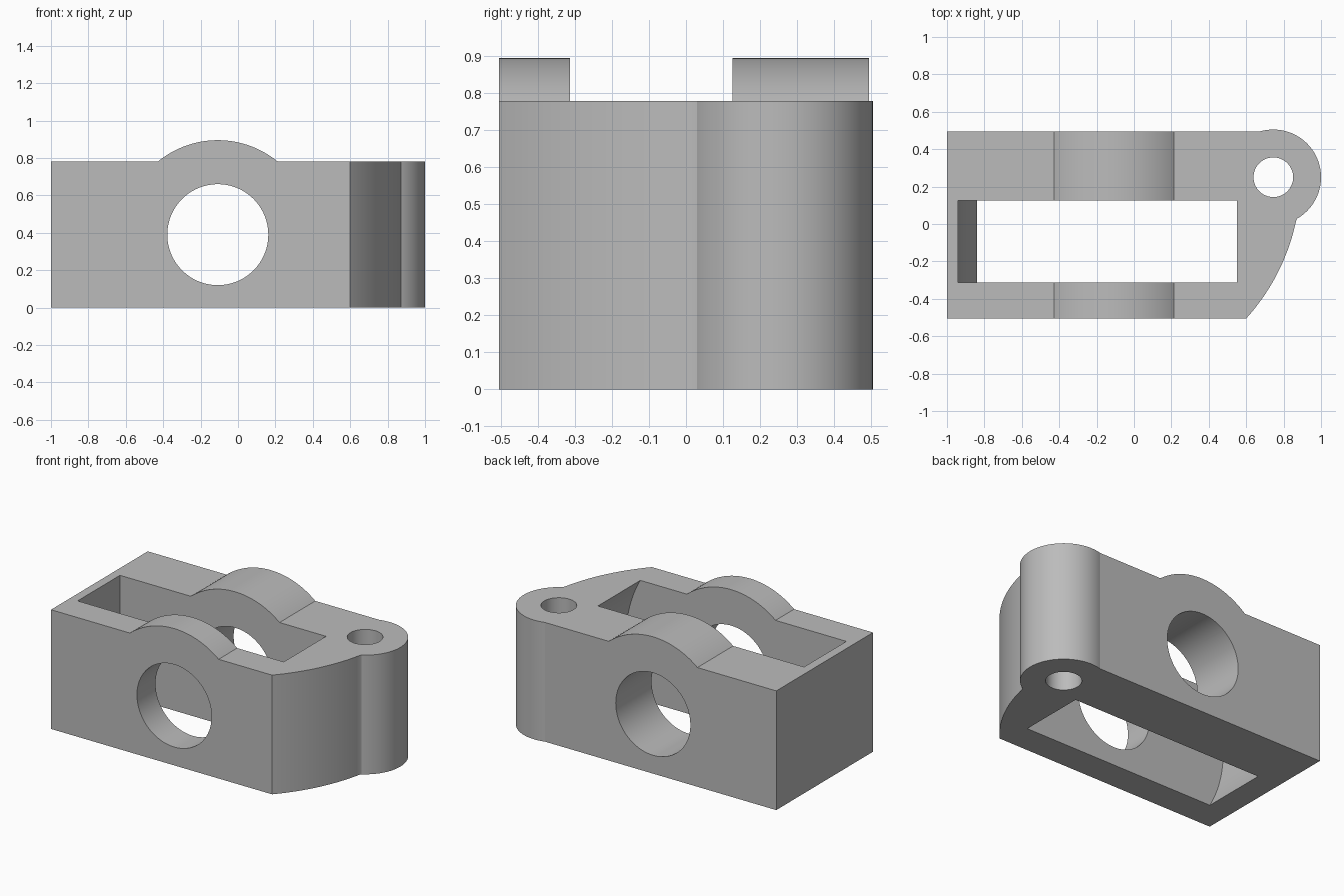
import bpy, bmesh
from math import cos, sin, pi, radians, atan2, hypot
from mathutils import Vector

cube = bpy.data.objects.get("Cube")
if cube:
    bpy.data.objects.remove(cube, do_unlink=True)

grey = bpy.data.materials.new("plain grey")
grey.use_nodes = True
grey.diffuse_color = (0.5, 0.5, 0.5, 1)
grey.node_tree.nodes["Principled BSDF"].inputs["Base Color"].default_value = grey.diffuse_color


def arc(centre, radius, start, end, steps):
    """Points on a circle from start to end, in degrees."""
    angles = [radians(start + (end - start) * i / steps) for i in range(steps + 1)]
    return [(centre[0] + radius * cos(a), centre[1] + radius * sin(a)) for a in angles]


def arc_between(centre, p, q, steps):
    """Shorter arc from p to q round a centre."""
    a, b = [atan2(r[1] - centre[1], r[0] - centre[0]) * 180 / pi for r in (p, q)]
    b = a + (b - a + 180) % 360 - 180
    return arc(centre, hypot(p[0] - centre[0], p[1] - centre[1]), a, b, steps)


def prism(name, profile, axis, low, high):
    """Extrude a plan (axis z) or front (axis y) profile."""
    place = (lambda u, v, w: (u, v, w)) if axis == "z" else (lambda u, v, w: (u, w, v))
    bm = bmesh.new()
    face = bm.faces.new([bm.verts.new(place(u, v, low)) for u, v in profile])
    made = bmesh.ops.extrude_face_region(bm, geom=[face])
    moved = [g for g in made["geom"] if isinstance(g, bmesh.types.BMVert)]
    bmesh.ops.translate(bm, verts=moved, vec=Vector(place(0, 0, high - low)))
    bmesh.ops.recalc_face_normals(bm, faces=bm.faces)
    mesh = bpy.data.meshes.new(name)
    bm.to_mesh(mesh)
    bm.free()
    mesh.materials.append(grey)
    obj = bpy.data.objects.new(name, mesh)
    bpy.context.collection.objects.link(obj)
    return obj


def combine(target, tool, operation):
    mod = target.modifiers.new(operation, "BOOLEAN")
    mod.operation, mod.solver, mod.object = operation, "EXACT", tool
    bpy.context.view_layer.objects.active = target
    bpy.ops.object.modifier_apply(modifier=mod.name)
    bpy.data.objects.remove(tool, do_unlink=True)


FRONT, BACK, TOP = -0.505, 0.495, 0.78
bore, pin = (-0.108, 0.39), (0.745, 0.25)

# Plan outline: straight block, curved nose side, round pin boss
nose = arc_between((-0.234, 0.25), (0.6, FRONT), (0.87, 0.034), 32)
boss = arc(pin, 0.255, -60, 106, 64)
outline = [(-1, BACK), (-1, FRONT)] + nose[:-1] + boss + [(0.675, BACK)]
housing = prism("slotted_housing", outline, "z", -0.1, 1.1)

# Front profile: flat top with a round hump over the bore
hump = arc_between(bore, (0.213, TOP), (-0.429, TOP), 48)
side = [(-1.2, 0), (1.2, 0), (1.2, TOP)] + hump + [(-1.2, TOP)]
combine(housing, prism("front_profile", side, "y", -0.8, 0.8), "INTERSECT")

# Slot with round ends, straight above the middle at one end
slot = arc((-0.145, 0.39), 0.797, 180, 450, 144) + [(-0.942, 1.187)]
combine(housing, prism("slot_cutter", slot, "y", -0.313, 0.125), "DIFFERENCE")

# Bore from front to back, and the upright pin hole
combine(housing, prism("bore_cutter", arc(bore, 0.27, 0, 360, 96)[:-1], "y", -0.8, 0.8), "DIFFERENCE")
combine(housing, prism("pin_cutter", arc(pin, 0.106, 0, 360, 64)[:-1], "z", -0.2, 1.2), "DIFFERENCE")

# Smooth the curved walls and keep the corners crisp
bpy.ops.object.select_all(action="DESELECT")
housing.select_set(True)
bpy.context.view_layer.objects.active = housing
bpy.ops.object.shade_smooth_by_angle(angle=radians(15))
